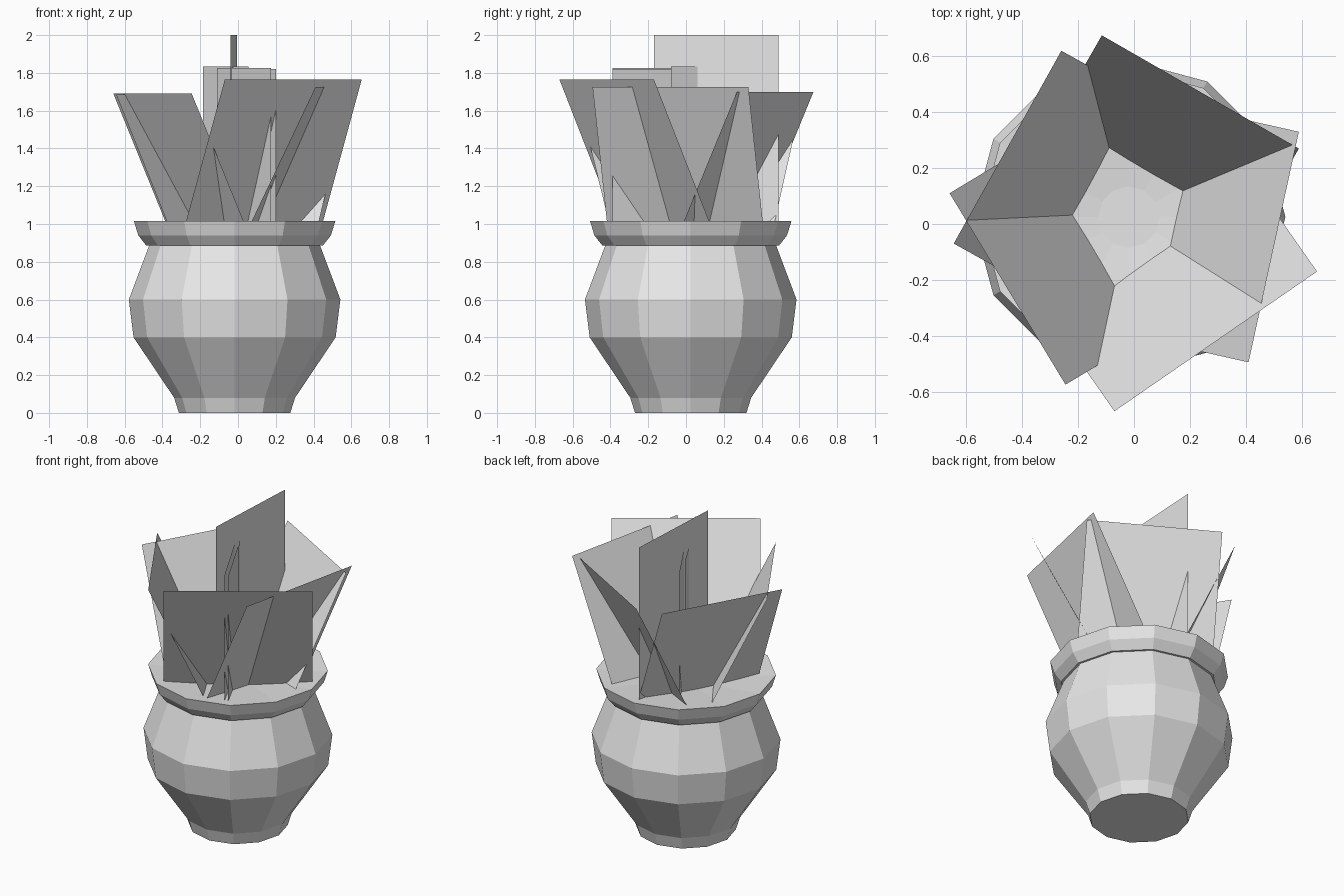
import bpy
import bmesh
from math import cos, sin, tau

if "Cube" in bpy.data.objects:
    bpy.data.objects.remove(bpy.data.objects["Cube"])

grey = bpy.data.materials.new("light_grey")
grey.diffuse_color = (0.8, 0.8, 0.8, 1)
grey.use_nodes = True
grey.node_tree.nodes["Principled BSDF"].inputs["Base Color"].default_value = grey.diffuse_color


def finish(name, bm):
    mesh = bpy.data.meshes.new(name)
    bm.to_mesh(mesh)
    bm.free()
    mesh.materials.append(grey)
    obj = bpy.data.objects.new(name, mesh)
    bpy.context.collection.objects.link(obj)
    return obj


def lathe(name, profile, cx, cy, sides=12):
    """Closed faceted solid turned from (radius, height) points."""
    bm = bmesh.new()
    rings = [[bm.verts.new((cx + r * cos(tau * i / sides), cy + r * sin(tau * i / sides), z))
              for i in range(sides)] for r, z in profile]
    for a, b in zip(rings, rings[1:]):
        for i in range(sides):
            j = (i + 1) % sides
            bm.faces.new((a[i], a[j], b[j], b[i]))
    bm.faces.new(rings[0][::-1])
    bm.faces.new(rings[-1])
    return finish(name, bm)


def card(name, p, q, top, slope=(0, 0), bottom=0.96):
    """Flat leaf card hanging from top edge p-q; slope is the inward shift per unit of drop."""
    bm = bmesh.new()
    d = top - bottom
    low = [(x + slope[0] * d, y + slope[1] * d, bottom) for x, y in (p, q)]
    pts = [(*p, top), (*q, top), low[1], low[0]]
    bm.faces.new([bm.verts.new(c) for c in pts])
    return finish(name, bm)


# Pot: foot, belly, neck, flared rim and shallow soil
lathe("pot", [(0.295, 0), (0.32, 0.08), (0.535, 0.40), (0.56, 0.60), (0.453, 0.885),
              (0.467, 0.885), (0.51, 0.94), (0.533, 1.015), (0.11, 0.975)], -0.018, 0.025)

# Ring of five leaves leaning outwards
leaning = [
    ((-0.07, -0.67), (0.655, -0.17), 1.765, (-0.273, 0.39)),
    ((0.41, -0.495), (0.59, 0.33), 1.725, (-0.475, 0.107)),
    ((0.59, 0.27), (-0.115, 0.675), 1.70, (-0.235, -0.41)),
    ((-0.26, 0.62), (-0.645, -0.07), 1.685, (0.40, -0.223)),
    ((-0.66, 0.11), (-0.245, -0.575), 1.69, (0.407, 0.245)),
]
for i, (p, q, top, slope) in enumerate(leaning):
    card(f"leaning_leaf_{i + 1}", p, q, top, slope)

# Upright leaves in the middle
upright = [
    ((-0.04, -0.17), (-0.005, 0.49), 2.0),
    ((0.055, -0.08), (-0.185, 0.33), 1.835),
    ((0.175, -0.39), (-0.11, 0.165), 1.826),
    ((0.20, -0.39), (0.0, 0.0), 1.82),
]
for i, (p, q, top) in enumerate(upright):
    card(f"upright_leaf_{i + 1}", p, q, top)
